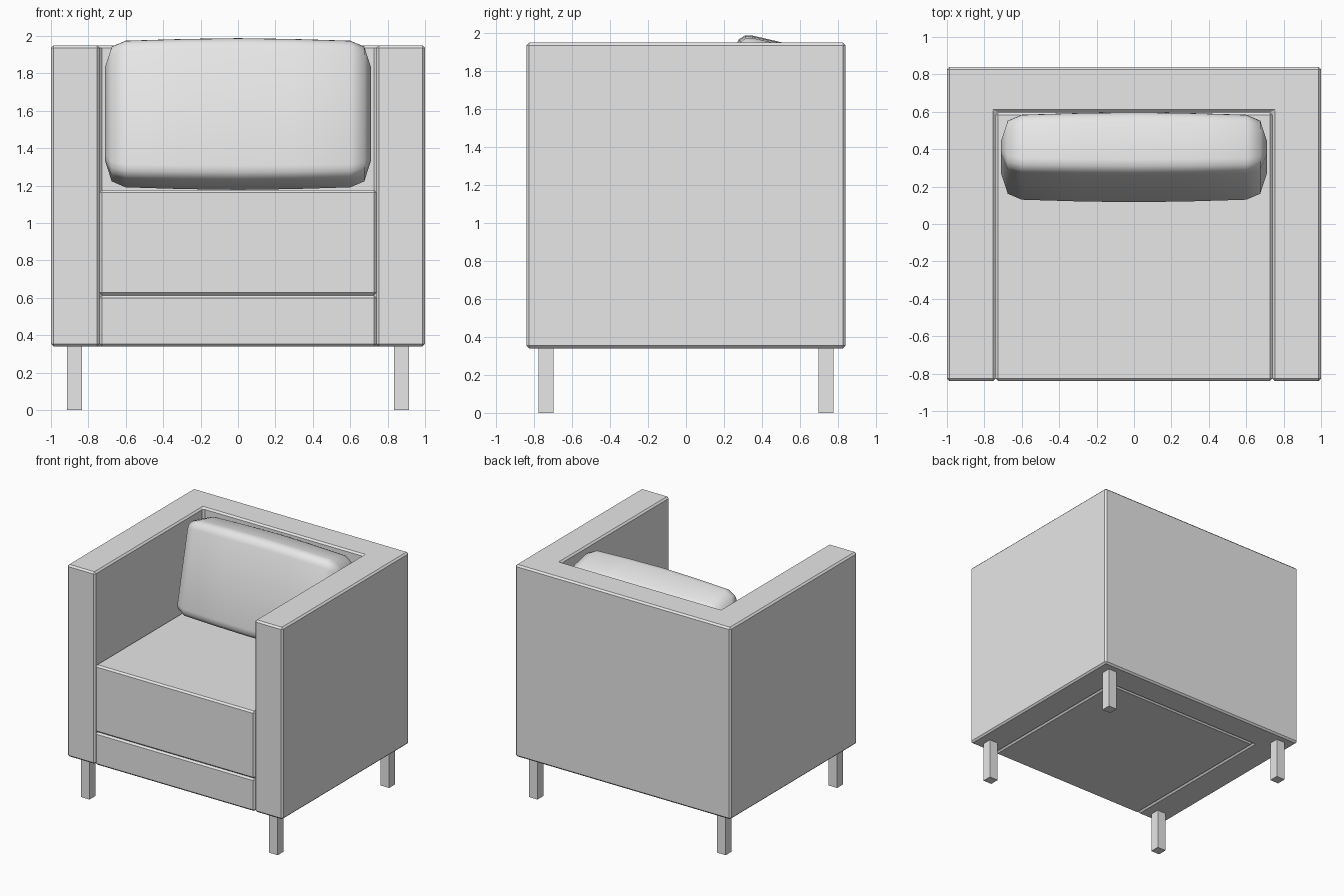
import bpy, bmesh, math

if "Cube" in bpy.data.objects:
    bpy.data.objects.remove(bpy.data.objects["Cube"])

fabric = bpy.data.materials.new("light_grey")
fabric.diffuse_color = (0.8, 0.8, 0.8, 1)
fabric.use_nodes = True
fabric.node_tree.nodes["Principled BSDF"].inputs["Base Color"].default_value = fabric.diffuse_color


def finish(name, bm, bevel=0.0):
    bmesh.ops.recalc_face_normals(bm, faces=bm.faces)
    mesh = bpy.data.meshes.new(name)
    bm.to_mesh(mesh)
    bm.free()
    mesh.materials.append(fabric)
    ob = bpy.data.objects.new(name, mesh)
    bpy.context.collection.objects.link(ob)
    if bevel:
        mod = ob.modifiers.new("edge_bevel", 'BEVEL')
        mod.width, mod.segments = bevel, 1
        mod.limit_method = 'ANGLE'
    return ob


def prism(name, outline, z0, z1, bevel=0.0):
    """Extrude a flat xy outline from z0 to z1."""
    bm = bmesh.new()
    base = bm.faces.new([bm.verts.new((x, y, z0)) for x, y in outline])
    new = bmesh.ops.extrude_face_region(bm, geom=[base], use_keep_orig=True)["geom"]
    for v in new:
        if isinstance(v, bmesh.types.BMVert):
            v.co.z = z1
    return finish(name, bm, bevel)


def rect(x0, x1, y0, y1):
    return [(x0, y0), (x1, y0), (x1, y1), (x0, y1)]


W, D, IN, BACK = 1.0, 0.84, 0.74, 0.597
B = 0.014

# Arms and back as one U-shaped shell
prism("arms_and_back",
      [(-W, -D), (-IN, -D), (-IN, BACK), (IN, BACK), (IN, -D), (W, -D), (W, D), (-W, D)],
      0.34, 1.95, B)

# Seat base and thick seat cushion between the arms
prism("seat_base", rect(-IN, IN, -D, BACK), 0.34, 0.614, B)
prism("seat_cushion", rect(-IN, IN, -D, BACK), 0.614, 1.178, B)

# Four square legs
for sx, side in ((-1, "left"), (1, "right")):
    for sy, end in ((-1, "front"), (1, "back")):
        cx, cy = sx * 0.873, sy * 0.738
        prism(f"{end}_{side}_leg", rect(cx - 0.04, cx + 0.04, cy - 0.04, cy + 0.04), 0, 0.345)


def rounded_rect(w, h, r, steps=3):
    pts = []
    for i, (sx, sy) in enumerate(((1, 1), (-1, 1), (-1, -1), (1, -1))):
        for k in range(steps + 1):
            a = math.pi / 2 * (i + k / steps)
            pts.append((sx * (w / 2 - r) + r * math.cos(a), sy * (h / 2 - r) + r * math.sin(a)))
    return pts


# Leaning back pillow: rounded sections that shrink towards both ends
half = [(0.0, 0.0), (0.3, 0.004), (0.6, 0.012), (0.675, 0.04), (0.71, 0.135)]
stations = [(-x, s) for x, s in half[:0:-1]] + half
bm = bmesh.new()
rings = []
for x, s in stations:
    section = rounded_rect(0.345 - 2 * s, 0.785 - 2 * s, max(0.07 - 0.3 * s, 0.02))
    rings.append([bm.verts.new((x, y, z)) for y, z in section])
for a, b in zip(rings, rings[1:]):
    n = len(a)
    for i in range(n):
        bm.faces.new((a[i], a[(i + 1) % n], b[(i + 1) % n], b[i]))
bm.faces.new(rings[0])
bm.faces.new(rings[-1])
for f in bm.faces:
    f.smooth = True
pillow = finish("back_pillow", bm)
pillow.rotation_euler.x = -math.radians(13)
pillow.location = (0, 0.357, 1.583)
